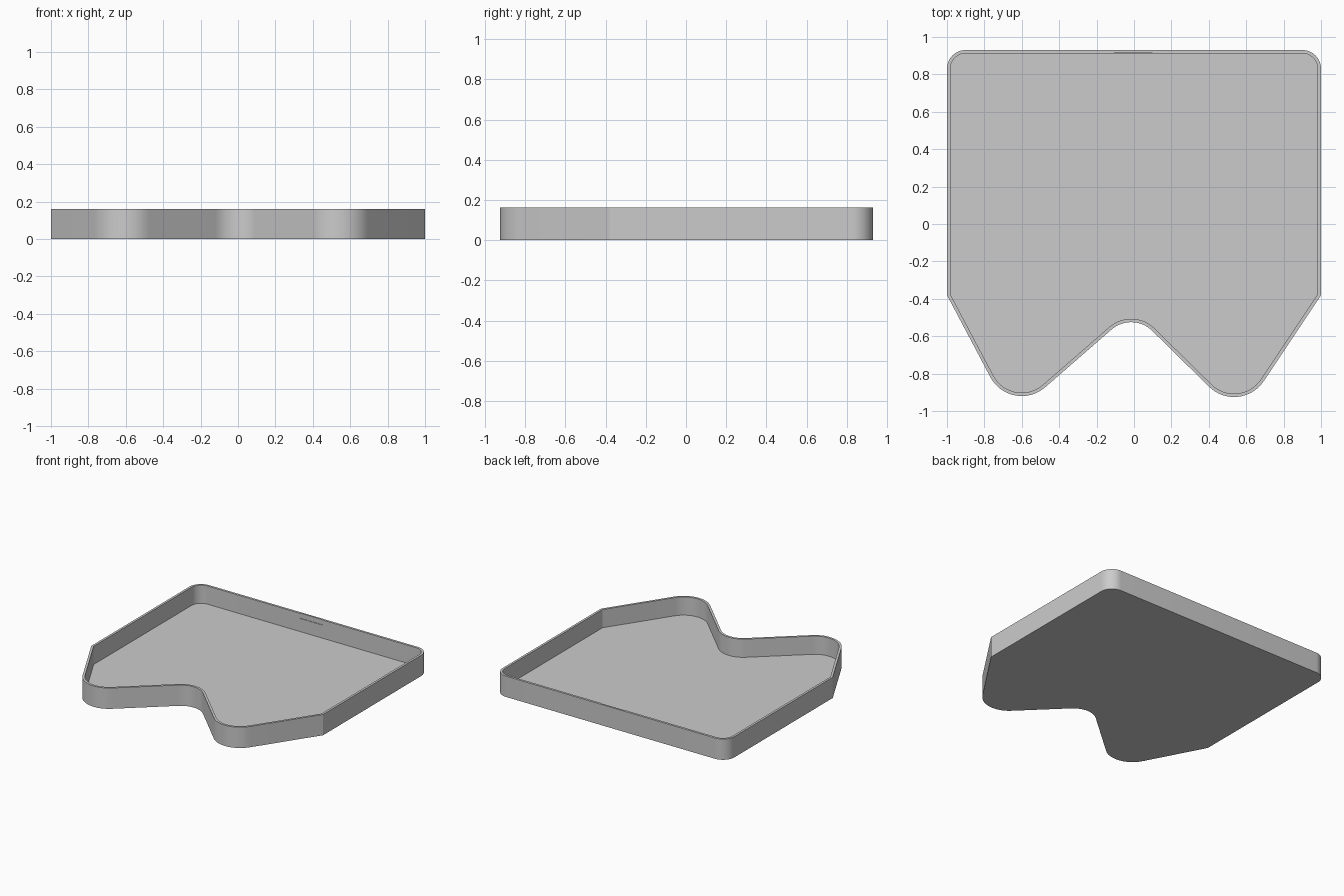
import bpy, bmesh, math
from mathutils import Vector

cube = bpy.data.objects.get("Cube")
if cube:
    bpy.data.objects.remove(cube)

HEIGHT, FLOOR, WALL = 0.162, 0.02, 0.018

# Outline as rounded corners, counter-clockwise: centre x, y, radius.
# Zero radius is a sharp corner, negative radius is a concave bend.
CORNERS = [
    (0.90, 0.83, 0.10), (-0.90, 0.83, 0.10), (-1.0, -0.38, 0),
    (-0.60, -0.73, 0.19), (-0.015, -0.685, -0.16), (0.535, -0.735, 0.19),
    (1.0, -0.38, 0),
]


def tangent_normal(a, b):
    """Outward normal of the straight run joining two rounded corners."""
    d = Vector(b[:2]) - Vector(a[:2])
    u = d.normalized()
    s = (a[2] - b[2]) / d.length
    return u * s + Vector((u.y, -u.x)) * math.sqrt(1 - s * s)


def outline(inset):
    """Outline points moved inward by the wall thickness."""
    pts = []
    for i, c in enumerate(CORNERS):
        n0 = tangent_normal(CORNERS[i - 1], c)
        n1 = tangent_normal(c, CORNERS[(i + 1) % len(CORNERS)])
        centre = Vector(c[:2])
        if c[2] == 0:
            pts.append(centre - inset * (n0 + n1) / (1 + n0.dot(n1)))
            continue
        a0 = math.atan2(n0.y, n0.x)
        sweep = math.atan2(n0.x * n1.y - n0.y * n1.x, n0.dot(n1))
        for k in range(17):
            a = a0 + sweep * k / 16
            pts.append(centre + (c[2] - inset) * Vector((math.cos(a), math.sin(a))))
    return pts


def new_object(name, bm):
    bmesh.ops.recalc_face_normals(bm, faces=bm.faces[:])
    mesh = bpy.data.meshes.new(name)
    bm.to_mesh(mesh)
    bm.free()
    obj = bpy.data.objects.new(name, mesh)
    bpy.context.collection.objects.link(obj)
    return obj


# Tray: underside, outer wall, rim, inner wall and floor
bm = bmesh.new()
rings = [[bm.verts.new((p.x, p.y, z)) for p in outline(inset)]
         for inset, z in ((0, 0), (0, HEIGHT), (WALL, HEIGHT), (WALL, FLOOR))]
for low, high in zip(rings, rings[1:]):
    for i in range(len(low)):
        bm.faces.new((low[i - 1], low[i], high[i], high[i - 1]))
bm.faces.new(rings[0])
bm.faces.new(rings[-1])
tray = new_object("tray", bm)

grey = bpy.data.materials.new("plain grey")
grey.use_nodes = True
colour = (0.6, 0.6, 0.6, 1)
grey.diffuse_color = colour
grey.node_tree.nodes["Principled BSDF"].inputs["Base Color"].default_value = colour
tray.data.materials.append(grey)

# Shallow recess at the top of the inner back wall
bm = bmesh.new()
bmesh.ops.create_cube(bm, size=1)
bmesh.ops.scale(bm, vec=(0.2, 0.044, 0.08), verts=bm.verts)
bmesh.ops.translate(bm, vec=(-0.005, 0.894, HEIGHT), verts=bm.verts)
cutter = new_object("recess_cutter", bm)
cutter.hide_render = True
cutter.hide_set(True)
cutter.data.materials.append(grey)
cut = tray.modifiers.new("recess", 'BOOLEAN')
cut.operation = 'DIFFERENCE'
cut.solver = 'EXACT'
cut.object = cutter

# Smooth round corners, sharp edges elsewhere
bpy.ops.object.select_all(action='DESELECT')
tray.select_set(True)
bpy.context.view_layer.objects.active = tray
bpy.ops.object.modifier_apply(modifier=cut.name)
bpy.data.objects.remove(cutter)
bpy.ops.object.shade_smooth_by_angle(angle=math.radians(25))
